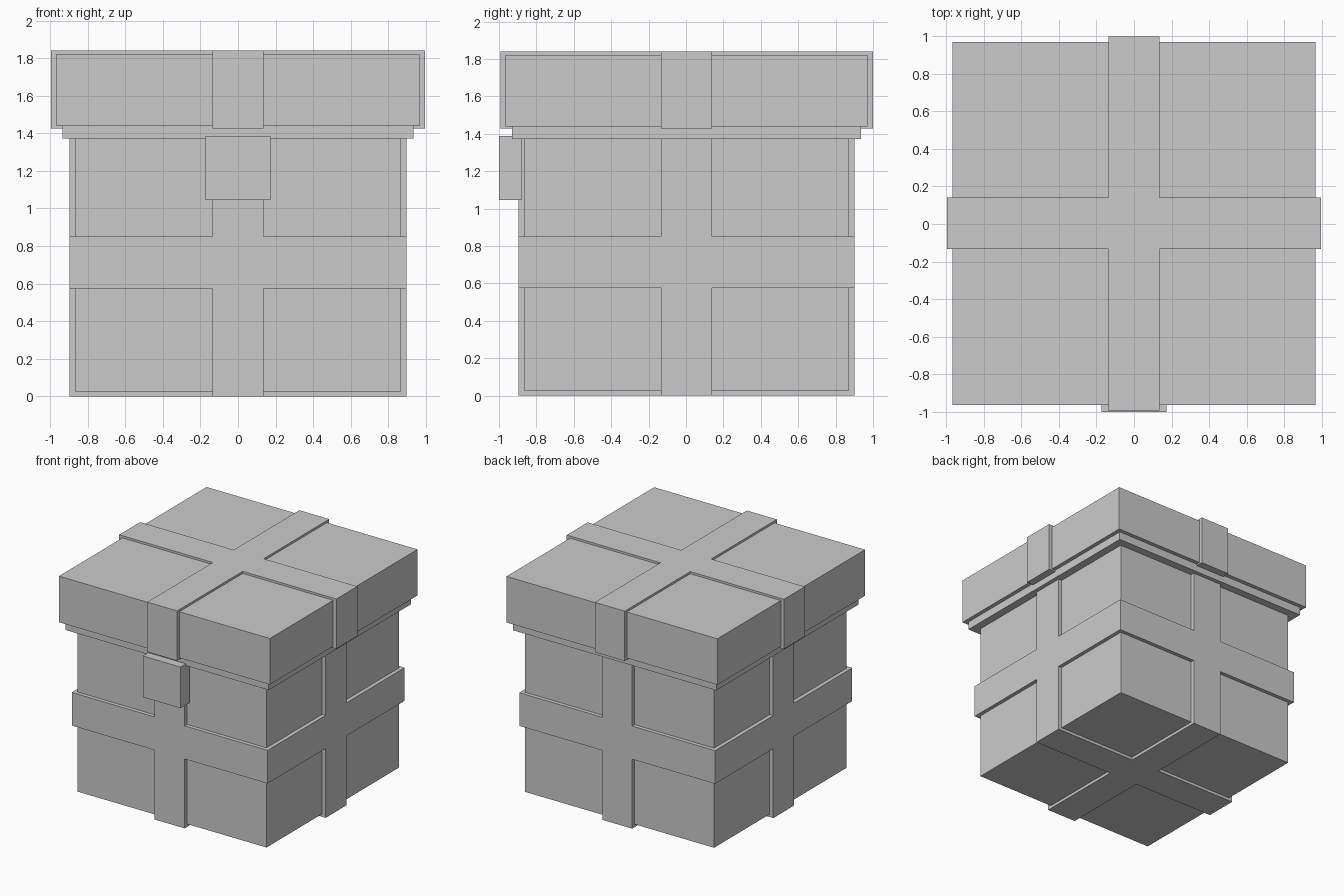
import bpy
import bmesh

cube = bpy.data.objects.get("Cube")
if cube:
    bpy.data.objects.remove(cube)

grey = bpy.data.materials.new("plain grey")
grey.use_nodes = True
GREY = (0.6, 0.6, 0.6, 1)
grey.diffuse_color = GREY
grey.node_tree.nodes["Principled BSDF"].inputs["Base Color"].default_value = GREY

CENTRE_Y = 0.003
BAND = 0.137  # half width of every ribbon


def prism(name, outline, bottom, top, y=CENTRE_Y):
    """Extrude a flat outline from bottom to top."""
    bm = bmesh.new()
    base = bm.faces.new([bm.verts.new((px, py + y, bottom)) for px, py in outline])
    walls = bmesh.ops.extrude_face_region(bm, geom=[base])
    for item in walls["geom"]:
        if isinstance(item, bmesh.types.BMVert):
            item.co.z = top
    bmesh.ops.recalc_face_normals(bm, faces=bm.faces)
    mesh = bpy.data.meshes.new(name)
    bm.to_mesh(mesh)
    bm.free()
    mesh.materials.append(grey)
    obj = bpy.data.objects.new(name, mesh)
    bpy.context.collection.objects.link(obj)
    return obj


def rectangle(hx, hy):
    return [(-hx, -hy), (hx, -hy), (hx, hy), (-hx, hy)]


def cross(reach):
    """Plus-shaped outline: one arm turned through four quarters."""
    points = []
    arm = [(reach, -BAND), (reach, BAND), (BAND, BAND)]
    for _ in range(4):
        points += arm
        arm = [(-y, x) for x, y in arm]
    return points


# Box body, narrow rim and overhanging lid
prism("box_body", rectangle(0.866, 0.866), 0.024, 1.40)
prism("lid_rim", rectangle(0.933, 0.933), 1.372, 1.46)
prism("lid", rectangle(0.967, 0.967), 1.44, 1.822)

# Ribbons wrapped round the body, with a belt at mid height
REACH = 0.898
prism("lower_ribbon", cross(REACH), 0, 0.575)
prism("ribbon_belt", rectangle(REACH, REACH), 0.575, 0.85)
prism("upper_ribbon", cross(REACH), 0.85, 1.39)

# Ribbon wrapped over the lid
prism("lid_ribbon", cross(0.996), 1.427, 1.84)

# Clasp on the front
prism("front_clasp", rectangle(0.173, 0.06), 1.045, 1.387, y=-0.94)
